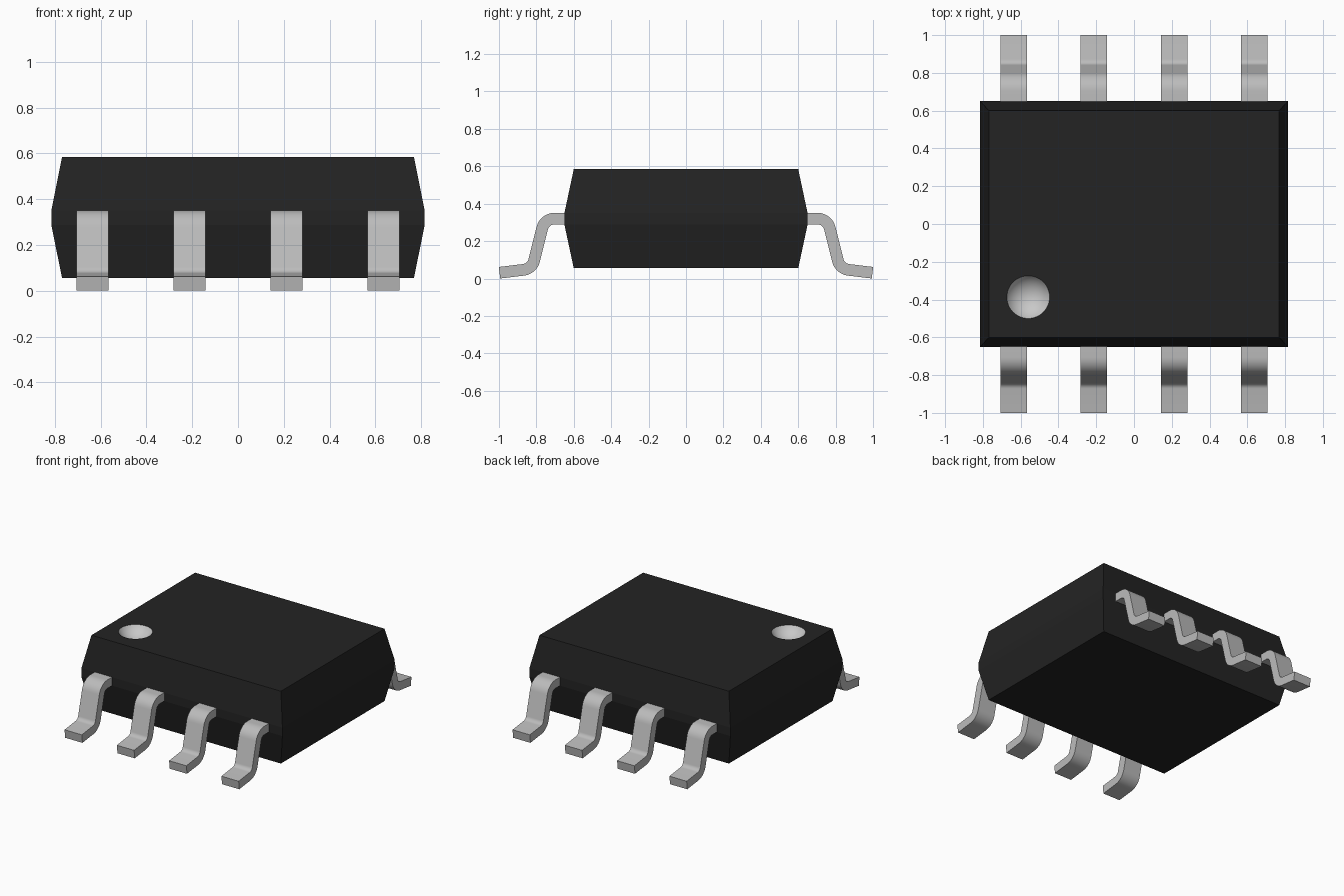
import bpy
import bmesh
import math
from mathutils import Vector

old = bpy.data.objects.get("Cube")
if old:
    bpy.data.objects.remove(old, do_unlink=True)


def material(name, value, roughness):
    m = bpy.data.materials.new(name)
    m.use_nodes = True
    colour = (value, value, value, 1)
    m.diffuse_color = colour
    bsdf = m.node_tree.nodes["Principled BSDF"]
    bsdf.inputs["Base Color"].default_value = colour
    bsdf.inputs["Roughness"].default_value = roughness
    return m


black = material("black plastic", 0.017, 0.6)
grey = material("lead grey", 0.5, 0.4)
pale = material("dimple grey", 0.58, 0.5)


def finish(bm, name, mats, angle):
    bmesh.ops.recalc_face_normals(bm, faces=bm.faces)
    mesh = bpy.data.meshes.new(name)
    bm.to_mesh(mesh)
    bm.free()
    for m in mats:
        mesh.materials.append(m)
    ob = bpy.data.objects.new(name, mesh)
    bpy.context.collection.objects.link(ob)
    bpy.ops.object.select_all(action="DESELECT")
    ob.select_set(True)
    bpy.context.view_layer.objects.active = ob
    bpy.ops.object.shade_smooth_by_angle(angle=math.radians(angle))
    return ob


def bridge(bm, a, b, mat=0):
    n = len(a)
    for i in range(n):
        j = (i + 1) % n
        bm.faces.new((a[i], a[j], b[j], b[i])).material_index = mat


# Body: stacked rectangles, tapered above and below a narrow waist band
TOP = 0.585
bm = bmesh.new()
rings = []
for hx, hy, z in ((0.768, 0.6, 0.055), (0.815, 0.65, 0.288),
                  (0.815, 0.65, 0.35), (0.768, 0.6, TOP)):
    rings.append([bm.verts.new((sx * hx, sy * hy, z))
                  for sx, sy in ((-1, -1), (1, -1), (1, 1), (-1, 1))])
for low, high in zip(rings, rings[1:]):
    bridge(bm, low, high)
bm.faces.new(rings[0][::-1])

# Pin-one dimple: shallow spherical bowl sunk into the top face
SEG, STEPS, RIM, DEPTH = 48, 8, 0.113, 0.065
CX, CY = -0.56, -0.387
sphere_r = (RIM ** 2 + DEPTH ** 2) / (2 * DEPTH)
rim_angle = math.asin(RIM / sphere_r)
bowl = []
for k in range(STEPS):
    a = rim_angle * (1 - k / STEPS)
    r = sphere_r * math.sin(a)
    z = TOP - DEPTH + sphere_r * (1 - math.cos(a))
    bowl.append([bm.verts.new((CX + r * math.cos(2 * math.pi * i / SEG),
                               CY + r * math.sin(2 * math.pi * i / SEG), z))
                 for i in range(SEG)])
for a, b in zip(bowl, bowl[1:]):
    bridge(bm, a, b, 1)
bottom = bm.verts.new((CX, CY, TOP - DEPTH))
for i in range(SEG):
    bm.faces.new((bowl[-1][i], bowl[-1][(i + 1) % SEG], bottom)).material_index = 1

# Top face filled around the dimple rim
edges = [bm.edges.get((loop[i], loop[(i + 1) % len(loop)]))
         for loop in (rings[-1], bowl[0]) for i in range(len(loop))]
bmesh.ops.triangle_fill(bm, use_beauty=True, edges=edges, normal=(0, 0, 1))
finish(bm, "body", [black, pale], 10)


# Lead centre line in (y, z), with rounded bends
def rounded(points, radius, steps):
    pts = [Vector(p) for p in points]
    path = [pts[0]]
    for p, q, r in zip(pts, pts[1:], pts[2:]):
        u, v = (p - q).normalized(), (r - q).normalized()
        half = u.angle(v) / 2
        centre = q + (u + v).normalized() * radius / math.sin(half)
        start = q + u * radius / math.tan(half) - centre
        end = q + v * radius / math.tan(half) - centre
        for i in range(steps + 1):
            mix = start.slerp(end, i / steps)
            path.append(centre + mix.normalized() * radius)
    return path + [pts[-1]]


path = rounded([(0.6, 0.32), (0.756, 0.32), (0.823, 0.052), (0.997, 0.031)], 0.066, 8)
THICK, WIDTH = 0.062, 0.14


def lead(name, x, side):
    bm = bmesh.new()
    sections = []
    for i, p in enumerate(path):
        d = (path[min(i + 1, len(path) - 1)] - path[max(i - 1, 0)]).normalized()
        n = Vector((-d.y, d.x)) * THICK / 2
        sections.append([bm.verts.new((x + w * WIDTH / 2, side * (p.x + s * n.x), p.y + s * n.y))
                         for w, s in ((-1, -1), (1, -1), (1, 1), (-1, 1))])
    for a, b in zip(sections, sections[1:]):
        bridge(bm, a, b)
    bm.faces.new(sections[0])
    bm.faces.new(sections[-1])
    finish(bm, name, [grey], 30)


# Four leads along the front and four along the back
for side, label in ((-1, "front"), (1, "back")):
    for i in range(4):
        lead(f"{label}_lead_{i + 1}", -0.636 + 0.424 * i, side)
